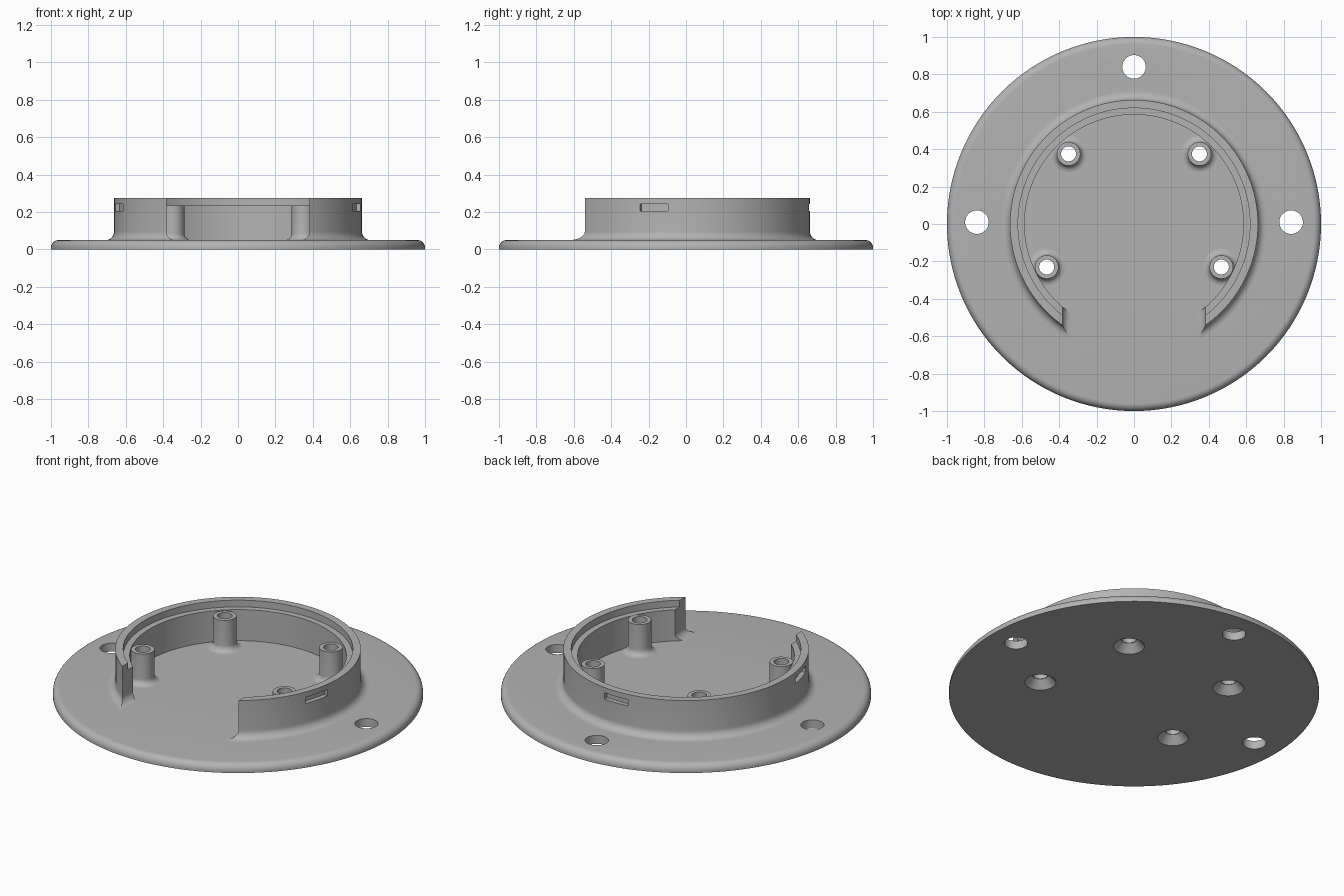
import bpy, bmesh
from math import sin, cos, pi, radians
from mathutils import Matrix

cube = bpy.data.objects.get("Cube")
if cube:
    bpy.data.objects.remove(cube)

grey = bpy.data.materials.new("light grey plastic")
grey.use_nodes = True
grey.diffuse_color = (0.45, 0.45, 0.45, 1)
grey.node_tree.nodes["Principled BSDF"].inputs["Base Color"].default_value = (0.45, 0.45, 0.45, 1)


def make_object(name, bm):
    bmesh.ops.recalc_face_normals(bm, faces=bm.faces)
    mesh = bpy.data.meshes.new(name)
    bm.to_mesh(mesh)
    bm.free()
    mesh.materials.append(grey)
    obj = bpy.data.objects.new(name, mesh)
    bpy.context.collection.objects.link(obj)
    return obj


def arc(cx, cz, r, start, end, steps=8):
    angles = [radians(start + (end - start) * i / steps) for i in range(steps + 1)]
    return [(cx + r * cos(a), cz + r * sin(a)) for a in angles]


def revolve(name, profile, sides, at=(0, 0), closed=True):
    """Turn an (r, z) profile around a vertical axis; open profiles get flat caps."""
    bm = bmesh.new()
    rings = [[bm.verts.new((at[0] + r * cos(2 * pi * i / sides),
                            at[1] + r * sin(2 * pi * i / sides), z))
              for i in range(sides)] for r, z in profile]
    pairs = list(zip(rings, rings[1:]))
    if closed:
        pairs.append((rings[-1], rings[0]))
    else:
        bm.faces.new(rings[0])
        bm.faces.new(rings[-1])
    for a, b in pairs:
        for i in range(sides):
            j = (i + 1) % sides
            bm.faces.new((a[i], a[j], b[j], b[i]))
    return make_object(name, bm)


def cut(obj, cutter):
    mod = obj.modifiers.new("cut", 'BOOLEAN')
    mod.operation = 'DIFFERENCE'
    mod.solver = 'EXACT'
    mod.object = cutter
    bpy.context.view_layer.objects.active = obj
    bpy.ops.object.modifier_apply(modifier=mod.name)
    bpy.data.objects.remove(cutter)


T = 0.05        # plate thickness
LEDGE = 0.235   # height of posts and inner ledge
TOP = 0.275     # height of the wall
R = 0.663       # outer wall radius
F = 0.045       # fillet radius

# Base plate with rounded upper rim
plate = revolve("base_plate", [(1, 0)] + arc(0.96, T - 0.04, 0.04, 0, 90), 128, closed=False)

# Mounting holes in the rim
for x, y in ((0, 0.84), (0.84, 0.01), (-0.84, 0.01)):
    cut(plate, revolve("hole_cutter", [(0.063, -0.1), (0.063, 0.2)], 40, (x, y), False))

# Hollow screw posts with countersinks below
posts = []
for label, px, py in (("back", 0.35, 0.375), ("front", 0.467, -0.23)):
    for side, s in (("left", 1), ("right", -1)):
        at = (s * px, py)
        cut(plate, revolve("countersink_cutter",
                           [(0.093, -0.01), (0.084, 0), (0.04, T - 0.002), (0.04, 0.1)],
                           40, at, False))
        foot = arc(0.063 + 0.035, T + 0.035, 0.035, 270, 180, 6)
        profile = [(0.04, T - 0.005), (foot[0][0], T - 0.005)] + foot
        profile += [(0.063, LEDGE), (0.04, LEDGE)]
        posts.append(revolve(f"{label}_{side}_screw_post", profile, 40, at))

# Circular wall with inner ledge and outer foot fillet
wall_profile = [(0.585, T - 0.01), (R + F, T - 0.01)] + arc(R + F, T + F, F, 270, 180)
wall_profile += [(R, TOP), (0.62, TOP), (0.62, LEDGE), (0.585, LEDGE)]
wall = revolve("circular_wall", wall_profile, 128)

# Front opening, flared at the bottom so the wall ends blend into the plate
half = 0.383
right_edge = [(half - F, 0)] + arc(half - F, T + F, F, 270, 360) + [(half, 0.4)]
outline = right_edge + [(-x, z) for x, z in reversed(right_edge)]
bm = bmesh.new()
face = bm.faces.new([bm.verts.new((x, -0.9, z)) for x, z in outline])
moved = bmesh.ops.extrude_face_region(bm, geom=[face])["geom"]
bmesh.ops.translate(bm, vec=(0, 0.7, 0),
                    verts=[v for v in moved if isinstance(v, bmesh.types.BMVert)])
cut(wall, make_object("opening_cutter", bm))

# Shallow latch slots on the outside of the wall
for angle in (90, -15, 195):
    bm = bmesh.new()
    placing = (Matrix.Rotation(radians(angle), 4, 'Z') @ Matrix.Translation((0.685, 0, 0.225))
               @ Matrix.Diagonal((0.1, 0.155, 0.038, 1)))
    bmesh.ops.create_cube(bm, size=1, matrix=placing)
    cut(wall, make_object("slot_cutter", bm))

# Smooth curved faces, keeping edges sharp
bpy.ops.object.select_all(action='DESELECT')
for obj in [plate, wall] + posts:
    obj.select_set(True)
bpy.context.view_layer.objects.active = plate
bpy.ops.object.shade_smooth_by_angle(angle=radians(30))
